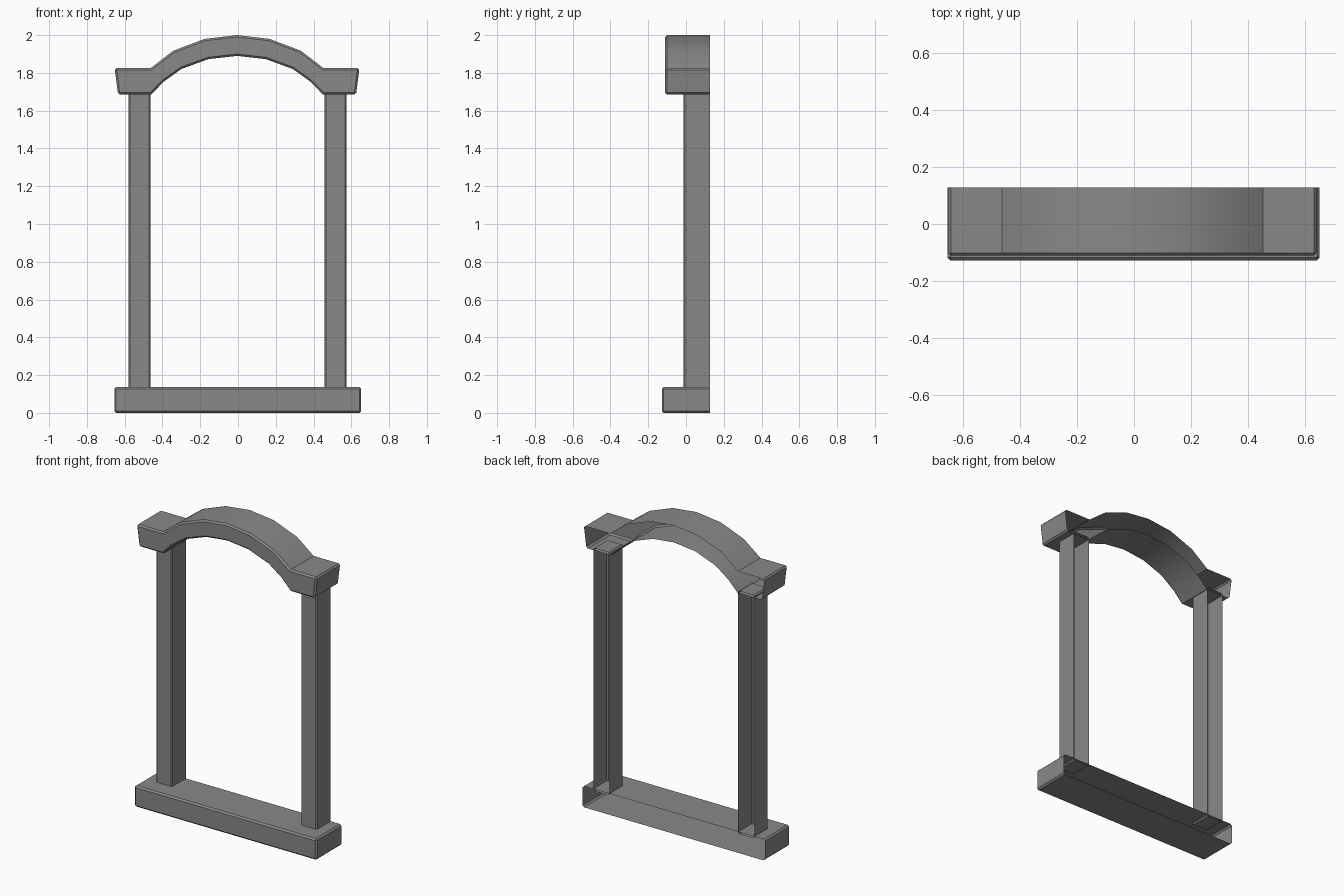
import bpy, bmesh, math

cube = bpy.data.objects.get("Cube")
if cube:
    bpy.data.objects.remove(cube)

BACK = 0.128
GREY = (0.25, 0.25, 0.25, 1)
stone = bpy.data.materials.new("grey_stone")
stone.use_nodes = True
stone.diffuse_color = GREY
stone.node_tree.nodes["Principled BSDF"].inputs["Base Color"].default_value = GREY


def open_backed(name, outline, front, bevel=0.01):
    """Extrude an x-z outline to the back plane, leave the back open, bevel sharp edges."""
    bm = bmesh.new()
    face = bm.faces.new([bm.verts.new((x, front, z)) for x, z in outline])
    rim = bmesh.ops.extrude_edge_only(bm, edges=list(face.edges))["geom"]
    for v in rim:
        if isinstance(v, bmesh.types.BMVert):
            v.co.y = BACK
    bmesh.ops.recalc_face_normals(bm, faces=bm.faces[:])
    bm.normal_update()
    if face.normal.y > 0:
        bmesh.ops.reverse_faces(bm, faces=bm.faces[:])
    sharp = [e for e in bm.edges
             if len(e.link_faces) == 2 and e.calc_face_angle() > math.radians(60)]
    bmesh.ops.bevel(bm, geom=sharp, offset=bevel, segments=1, affect='EDGES')
    mesh = bpy.data.meshes.new(name)
    bm.to_mesh(mesh)
    bm.free()
    mesh.materials.append(stone)
    obj = bpy.data.objects.new(name, mesh)
    bpy.context.collection.objects.link(obj)
    bpy.ops.object.select_all(action='DESELECT')
    obj.select_set(True)
    bpy.context.view_layer.objects.active = obj
    bpy.ops.object.shade_smooth_by_angle(angle=math.radians(30))
    return obj


def box(x0, x1, z0, z1):
    return [(x0, z0), (x1, z0), (x1, z1), (x0, z1)]


# Sill
open_backed("sill", box(-0.655, 0.652, 0, 0.137), -0.128)

# Side posts, ends let into the sill and the arch
for name, x in (("right_post", -0.522), ("left_post", 0.517)):
    open_backed(name, box(x - 0.058, x + 0.058, 0.125, 1.7), -0.014, 0.008)

# Arched head with tapered end blocks: half profile, mirrored
top = [(0, 2.0), (0.172, 1.98), (0.338, 1.917), (0.458, 1.825), (0.648, 1.825)]
under = [(0.63, 1.685), (0.455, 1.685), (0.39, 1.752), (0.296, 1.82), (0.152, 1.873), (0, 1.89)]
half = top + under
outline = half + [(-x, z) for x, z in reversed(half) if x > 0]
head = open_backed("arched_head", outline, -0.111)
head.location.x = -0.005
